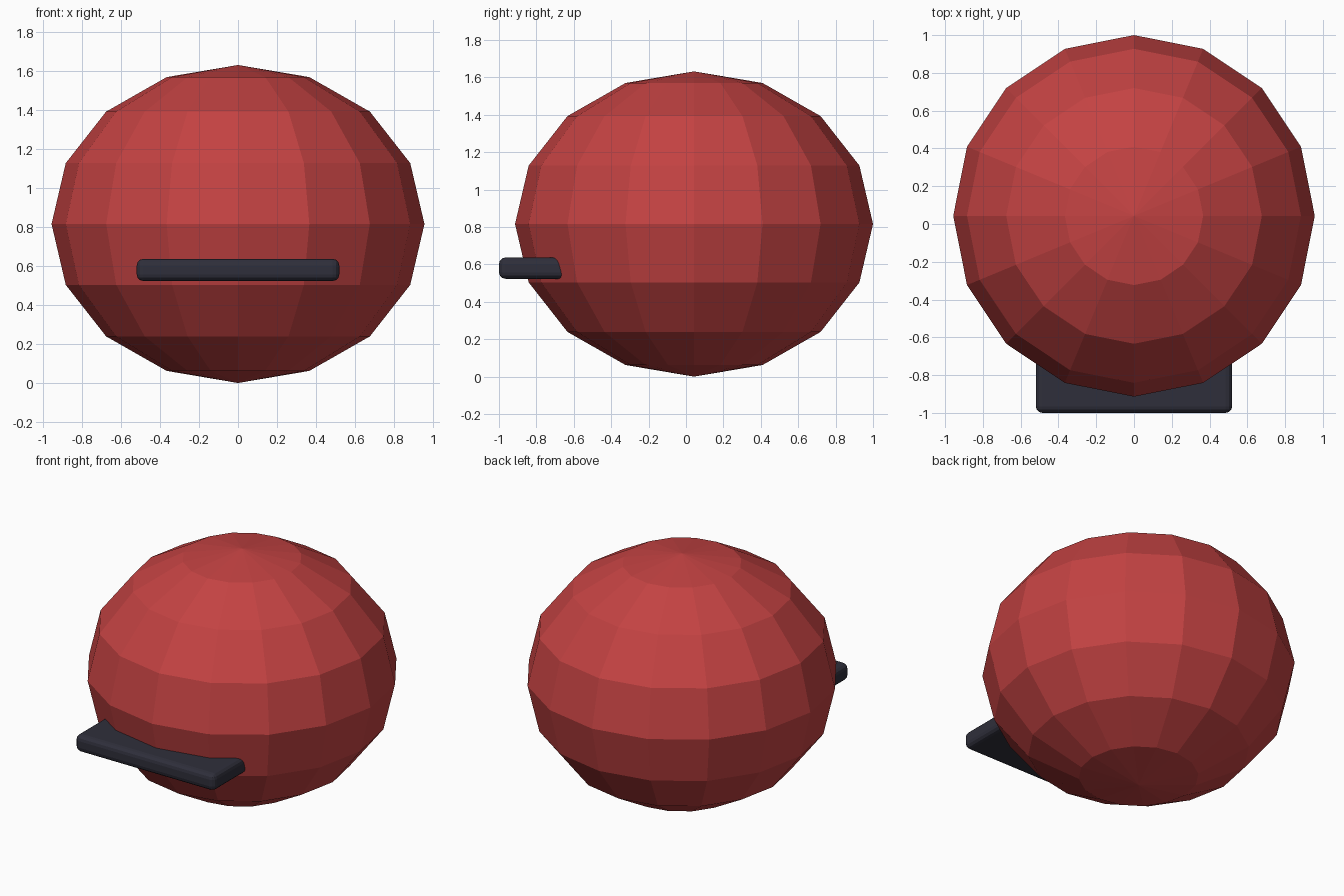
import bpy

if "Cube" in bpy.data.objects:
    bpy.data.objects.remove(bpy.data.objects["Cube"])


def material(name, rgb):
    mat = bpy.data.materials.new(name)
    mat.diffuse_color = (*rgb, 1.0)
    mat.use_nodes = True
    mat.node_tree.nodes["Principled BSDF"].inputs["Base Color"].default_value = mat.diffuse_color
    return mat


red = material("red", (0.55, 0.055, 0.055))
charcoal = material("charcoal", (0.028, 0.028, 0.043))

# Faceted body: squashed low-poly ball
bpy.ops.mesh.primitive_uv_sphere_add(segments=16, ring_count=8, radius=1,
                                     location=(0, 0.043, 0.816))
body = bpy.context.object
body.name = "body"
body.scale = (0.957, 0.957, 0.816)
bpy.ops.object.transform_apply(location=False, rotation=False, scale=True)
body.data.materials.append(red)

# Front ledge: rounded slab set into the body
front, back = -1.0, -0.45
bottom, top = 0.523, 0.637
bpy.ops.mesh.primitive_cube_add(size=1, location=(0, (front + back) / 2, (bottom + top) / 2))
ledge = bpy.context.object
ledge.name = "front_ledge"
ledge.scale = (1.04, back - front, top - bottom)
bpy.ops.object.transform_apply(location=False, rotation=False, scale=True)
ledge.data.materials.append(charcoal)
bevel = ledge.modifiers.new("rounded_edges", "BEVEL")
bevel.width = 0.035
bevel.segments = 3
